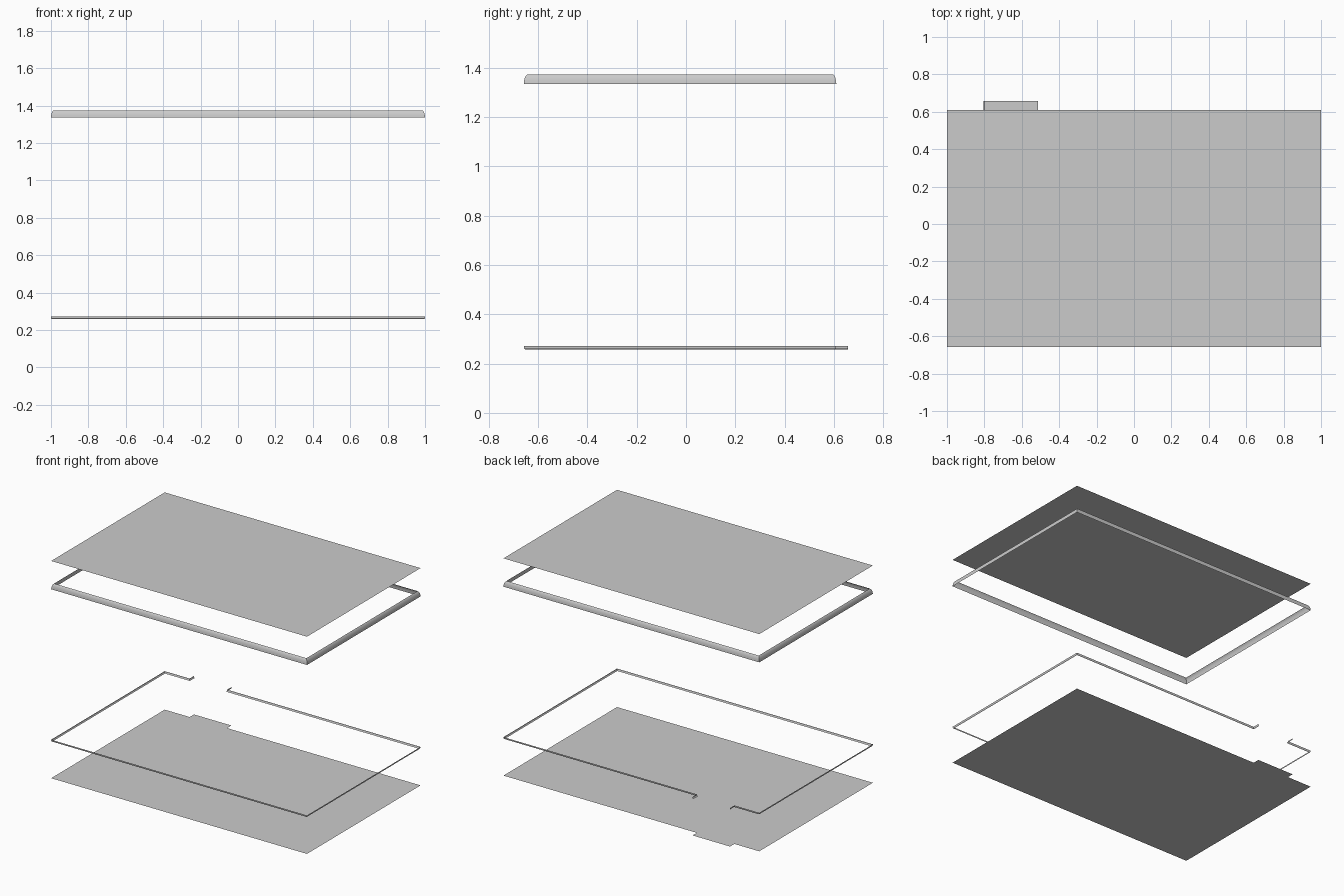
import bpy, bmesh
from mathutils import Vector

if "Cube" in bpy.data.objects:
    bpy.data.objects.remove(bpy.data.objects["Cube"])

X, Y0, Y1, YT = 1.0, -0.658, 0.61, 0.658   # body outline and tab end
TX0, TX1 = -0.805, -0.512                  # tab sides

rect = [(-X, Y0), (X, Y0), (X, Y1), (-X, Y1)]
notched = [(TX0, YT), (TX0, Y1), (-X, Y1), (-X, Y0), (X, Y0), (X, Y1), (TX1, Y1), (TX1, YT)]


def finish(name, bm, smooth=False):
    mesh = bpy.data.meshes.new(name)
    bm.to_mesh(mesh)
    bm.free()
    ob = bpy.data.objects.new(name, mesh)
    bpy.context.collection.objects.link(ob)
    if smooth:
        bpy.ops.object.select_all(action='DESELECT')
        ob.select_set(True)
        bpy.context.view_layer.objects.active = ob
        bpy.ops.object.shade_smooth_by_angle(angle=0.6)
    return ob


def sheet(name, outline, z):
    bm = bmesh.new()
    bm.faces.new([bm.verts.new((x, y, z)) for x, y in outline])
    finish(name, bm)


def inset(path, d, closed):
    """Shift a counter-clockwise right-angled path inward by d."""
    pts = [Vector(p) for p in path]
    n, out = len(pts), []
    for i, p in enumerate(pts):
        dirs = set()
        for a, b in ((i - 1, i), (i, i + 1)):
            if closed or (a >= 0 and b < n):
                t = (pts[b % n] - pts[a % n]).normalized()
                dirs.add((round(-t.y), round(t.x)))
        out.append(p + d * sum((Vector(v) for v in dirs), Vector((0, 0))))
    return out


def rim(name, path, profile, closed, smooth):
    """Sweep an (inset, height) profile along the path."""
    bm = bmesh.new()
    rows = [[bm.verts.new((p.x, p.y, z)) for p in inset(path, d, closed)] for d, z in profile]
    n = len(path)
    for lo, hi in zip(rows, rows[1:]):
        for i in range(n if closed else n - 1):
            j = (i + 1) % n
            bm.faces.new((lo[i], lo[j], hi[j], hi[i]))
    finish(name, bm, smooth)


# Flat base with rear tab
sheet("base_plate", [rect[0], rect[1], rect[2], (TX1, Y1), (TX1, YT), (TX0, YT), (TX0, Y1), rect[3]], 0)

# Thin lower edge, open at the end of the tab
rim("lower_edge", notched, [(0.005, 0.258), (0.001, 0.263), (0, 0.272)], False, False)

# Taller upper edge with a rounded shoulder
rim("upper_edge", rect,
    [(0, 1.335), (0.001, 1.348), (0.004, 1.36), (0.008, 1.368), (0.014, 1.374)], True, True)

# Flat cover
sheet("top_plate", rect, 1.535)
